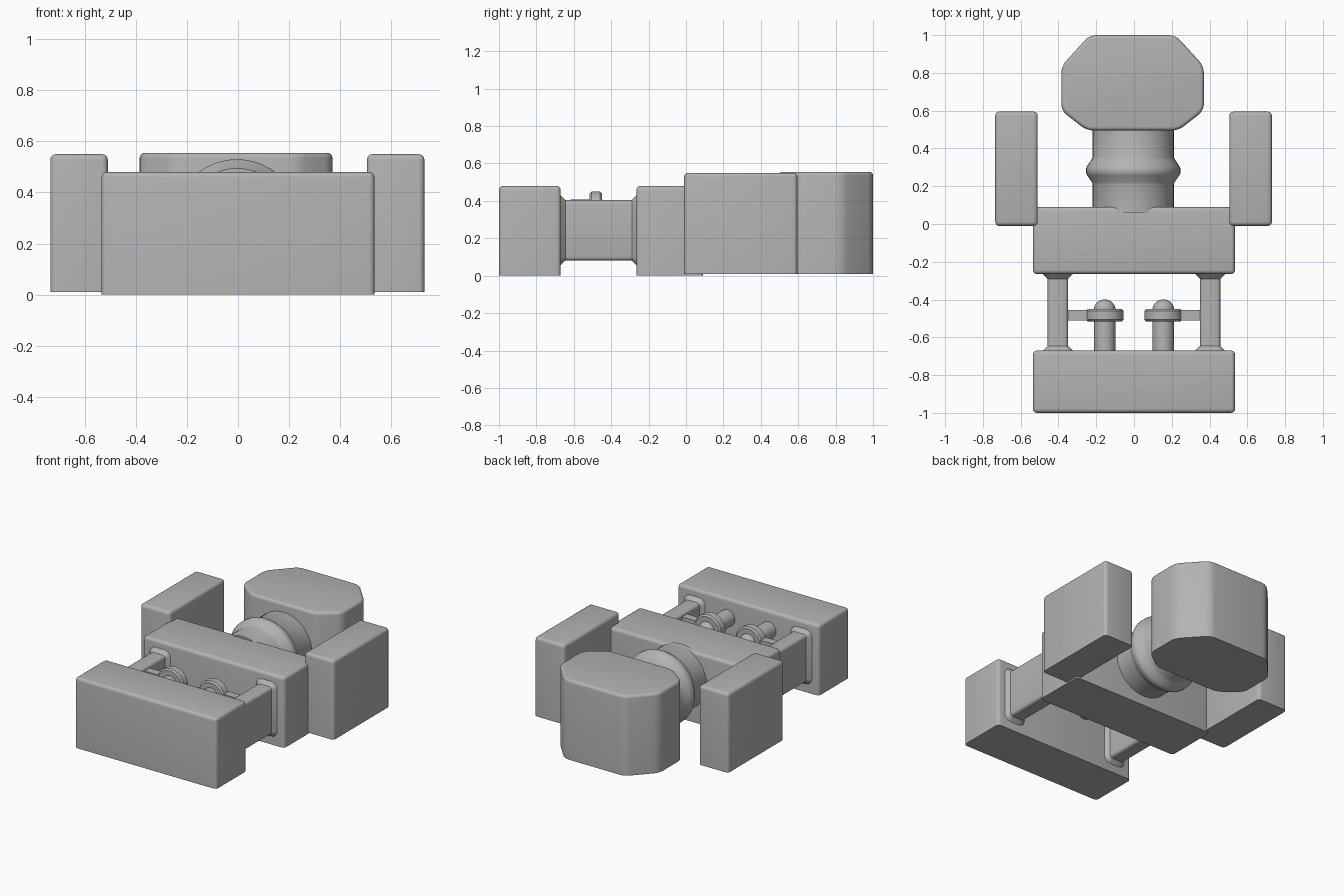
import bpy, bmesh
from math import radians, sin, cos, pi

cube = bpy.data.objects.get("Cube")
if cube:
    bpy.data.objects.remove(cube, do_unlink=True)

grey = bpy.data.materials.new("plain_grey")
grey.use_nodes = True
grey.diffuse_color = (0.45, 0.45, 0.45, 1)
grey.node_tree.nodes["Principled BSDF"].inputs["Base Color"].default_value = (0.45, 0.45, 0.45, 1)


def finish(bm, name):
    """Turn a bmesh into a named, shaded object."""
    bmesh.ops.remove_doubles(bm, verts=bm.verts, dist=1e-5)
    bmesh.ops.recalc_face_normals(bm, faces=bm.faces)
    mesh = bpy.data.meshes.new(name)
    bm.to_mesh(mesh)
    bm.free()
    mesh.materials.append(grey)
    obj = bpy.data.objects.new(name, mesh)
    bpy.context.collection.objects.link(obj)
    bpy.ops.object.select_all(action='DESELECT')
    obj.select_set(True)
    bpy.context.view_layer.objects.active = obj
    bpy.ops.object.shade_smooth_by_angle(angle=radians(35))
    return obj


def prism(name, outline, z0, z1, rim, corner=0):
    """Upright prism with rounded corners and top rim, and a sharp flat base."""
    bm = bmesh.new()
    base = bm.faces.new([bm.verts.new((x, y, z0)) for x, y in outline])
    top = bmesh.ops.extrude_face_region(bm, geom=[base], use_keep_orig=True)
    for v in top["geom"]:
        if isinstance(v, bmesh.types.BMVert):
            v.co.z = z1
    bmesh.ops.recalc_face_normals(bm, faces=bm.faces)

    def height(e):
        return sum(v.co.z for v in e.verts) / 2

    middle = (z0 + z1) / 2
    if corner:
        uprights = [e for e in bm.edges if abs(height(e) - middle) < 0.01]
        bmesh.ops.bevel(bm, geom=uprights, offset=corner, segments=4,
                        profile=0.5, affect='EDGES')
        edges = [e for e in bm.edges if height(e) > z1 - 0.001]
    else:
        edges = [e for e in bm.edges if height(e) > z0 + 0.001]
    bmesh.ops.bevel(bm, geom=edges, offset=rim, segments=4,
                    profile=0.5, affect='EDGES')
    return finish(bm, name)


def block(name, x0, x1, y0, y1, z0, z1):
    return prism(name, [(x0, y0), (x1, y0), (x1, y1), (x0, y1)], z0, z1, 0.022)


def loft(name, loops):
    """Skin a series of closed loops and cap both ends."""
    bm = bmesh.new()
    rings = [[bm.verts.new(p) for p in loop] for loop in loops]
    n = len(rings[0])
    for a, b in zip(rings, rings[1:]):
        for i in range(n):
            j = (i + 1) % n
            bm.faces.new((a[i], a[j], b[j], b[i]))
    bm.faces.new(rings[0])
    bm.faces.new(rings[-1])
    return finish(bm, name)


def lathe(name, profile, x, z, sides=48):
    """Round part along y from (y, radius) pairs."""
    angles = [2 * pi * i / sides for i in range(sides)]
    return loft(name, [[(x + r * cos(a), y, z + r * sin(a)) for a in angles]
                       for y, r in profile])


def rounded_rect(x, y, z, half_w, half_h, r):
    """Rounded rectangle loop in the xz plane."""
    loop = []
    for k, (sx, sz) in enumerate([(1, 1), (-1, 1), (-1, -1), (1, -1)]):
        for i in range(5):
            a = pi / 2 * (k + i / 4)
            loop.append((x + sx * (half_w - r) + r * cos(a), y,
                         z + sz * (half_h - r) + r * sin(a)))
    return loop


# Two cross blocks
block("front_block", -0.535, 0.535, -1.0, -0.67, 0, 0.48)
block("middle_block", -0.535, 0.535, -0.265, 0.09, 0, 0.48)

# Side plates
block("left_side_plate", 0.505, 0.73, -0.01, 0.595, 0.01, 0.55)
block("right_side_plate", -0.735, -0.51, -0.01, 0.595, 0.01, 0.55)

# Eight-sided head
prism("head", [(-0.25, 0.495), (0.235, 0.495), (0.37, 0.6), (0.37, 0.835),
               (0.22, 1.0), (-0.235, 1.0), (-0.385, 0.835), (-0.385, 0.6)],
      0.01, 0.555, 0.02, corner=0.035)

# Neck with a raised collar
lathe("neck", [(0.06, 0.215), (0.21, 0.215), (0.22, 0.218), (0.257, 0.243),
               (0.27, 0.25), (0.295, 0.25), (0.308, 0.243), (0.34, 0.222),
               (0.352, 0.215), (0.53, 0.215)], -0.004, 0.28)

for side, s in (("left", 1), ("right", -1)):
    # Rail with a fillet flaring into each block
    fillet, loops = 0.025, []
    stations = []
    for i in range(6):
        a = pi / 2 * i / 5
        stations.append((-0.67 + fillet * sin(a), fillet * (1 - cos(pi / 2 - a))))
    stations += [(-0.935 - y, f) for y, f in reversed(stations)]
    for y, f in [(-0.69, fillet)] + stations + [(-0.245, fillet)]:
        loops.append(rounded_rect(s * 0.403, y, 0.243, 0.054 + f, 0.162 + f, 0.02 + f))
    loft(side + "_rail", loops)

    # Round-tipped pin
    px, pz, r = s * 0.155, 0.35, 0.056
    dome = [(-0.45 + 0.05 * sin(a), r * cos(a) + 0.0005)
            for a in (pi / 2 * i / 8 for i in range(9))]
    lathe(side + "_pin", [(-0.69, r)] + dome, px, pz, 32)

    # Collar disc on the pin
    lathe(side + "_pin_collar", [(-0.515, 0.09), (-0.505, 0.1),
                                 (-0.46, 0.1), (-0.45, 0.09)], px, pz, 32)

    # Arm joining collar to rail
    loft(side + "_arm", [[(x, y, z) for y, z in ((-0.51, 0.31), (-0.455, 0.31),
                                                 (-0.455, 0.385), (-0.51, 0.385))]
                         for x in (px, s * 0.37)])
